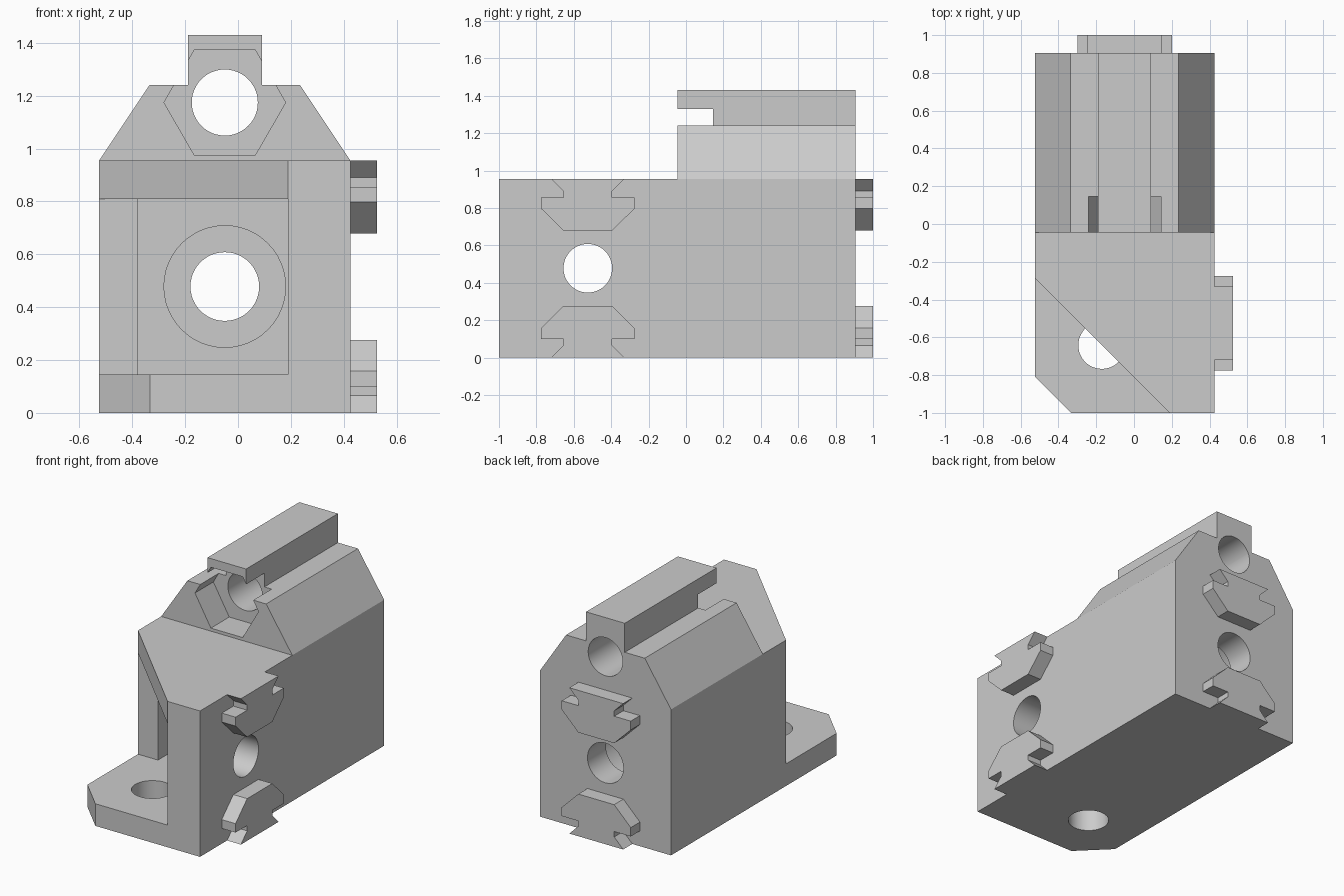
import bpy
import bmesh
import math

if "Cube" in bpy.data.objects:
    bpy.data.objects.remove(bpy.data.objects["Cube"])

grey = bpy.data.materials.new("light_grey")
grey.diffuse_color = (0.6, 0.6, 0.6, 1)
grey.use_nodes = True
grey.node_tree.nodes["Principled BSDF"].inputs["Base Color"].default_value = grey.diffuse_color


def prism(name, axis, outline, lo, hi):
    """Extrude a 2D outline along an axis from lo to hi."""
    place = {"x": lambda a, b, d: (d, a, b),
             "y": lambda a, b, d: (a, d, b),
             "z": lambda a, b, d: (a, b, d)}[axis]
    bm = bmesh.new()
    ends = [[bm.verts.new(place(a, b, d)) for a, b in outline] for d in (lo, hi)]
    bm.faces.new(ends[0])
    bm.faces.new(ends[1])
    n = len(outline)
    for i in range(n):
        j = (i + 1) % n
        bm.faces.new((ends[0][i], ends[0][j], ends[1][j], ends[1][i]))
    bmesh.ops.recalc_face_normals(bm, faces=bm.faces)
    mesh = bpy.data.meshes.new(name)
    bm.to_mesh(mesh)
    bm.free()
    mesh.materials.append(grey)
    ob = bpy.data.objects.new(name, mesh)
    bpy.context.collection.objects.link(ob)
    return ob


def ring(a, b, r, n=48):
    return [(a + r * math.cos(2 * math.pi * i / n),
             b + r * math.sin(2 * math.pi * i / n)) for i in range(n)]


def rect(a0, a1, b0, b1):
    return [(a0, b0), (a1, b0), (a1, b1), (a0, b1)]


def cut(target, *args):
    tool = prism("cutter", *args)
    tool.hide_render = True
    mod = target.modifiers.new("cut", "BOOLEAN")
    mod.operation = "DIFFERENCE"
    mod.solver = "EXACT"
    mod.object = tool
    bpy.context.view_layer.objects.active = target
    bpy.ops.object.modifier_apply(modifier=mod.name)
    bpy.data.objects.remove(tool)


XC, YC, TOP = -0.05, -0.525, 0.955

# Body: block, sloped shoulders and rail in one profile
half = [(0.475, 0), (0.475, TOP), (0.285, 1.24), (0.14, 1.24), (0.14, 1.43)]
profile = [(XC + a, b) for a, b in half] + [(XC - a, b) for a, b in reversed(half)]
body = prism("body", "y", profile, -1, 0.905)

# Lower front deck
cut(body, "y", rect(-0.8, 0.8, TOP, 1.6), -1.2, -0.045)
# Corner pocket reaching back under the deck
cut(body, "z", [(-0.7, -1.2), (0.19, -1.2), (0.19, -0.14), (-0.38, -0.14),
                (-0.38, -0.285), (-0.7, -0.285)], 0.145, 0.81)
# Diagonal edge of the deck above the pocket
cut(body, "z", [(-0.7, -0.11), (-0.7, -1.1), (0.29, -1.1)], 0.5, 1.1)
# Cropped corner of the foot
cut(body, "z", [(-0.7, -0.633), (-0.7, -1.2), (-0.133, -1.2)], -0.1, 0.3)
# Foot hole and side hole
cut(body, "z", ring(-0.17, -0.642, 0.125), -0.1, 0.3)
cut(body, "x", ring(YC, 0.478, 0.13), 0.0, 0.6)
# Stepped lengthwise bore
cut(body, "y", ring(XC, 0.478, 0.23), -0.2, 0.715)
cut(body, "y", ring(XC, 0.478, 0.13), 0.5, 1.1)
# Hexagonal socket and its hole below the rail
cut(body, "y", ring(XC, 1.174, 0.23, 6), -0.2, 0.145)
cut(body, "y", ring(XC, 1.174, 0.125), 0.0, 1.1)

# Interlocking tabs on the side and the back
tab = [(0.195, 0), (0.13, 0.065), (0.13, 0.1), (0.25, 0.1), (0.25, 0.158), (0.13, 0.276)]


def tab_outline(centre, upper):
    pts = tab + [(-a, b) for a, b in reversed(tab)]
    return [(centre + a, TOP - b if upper else b) for a, b in pts]


for upper, level in ((False, "lower"), (True, "upper")):
    prism(level + "_side_tab", "x", tab_outline(YC, upper), 0.425, 0.525)
    prism(level + "_back_tab", "y", tab_outline(XC, upper), 0.905, 1.0)

# Smooth the bores, keep hard edges
bpy.ops.object.select_all(action="DESELECT")
body.select_set(True)
bpy.context.view_layer.objects.active = body
bpy.ops.object.shade_smooth_by_angle(angle=math.radians(30))
